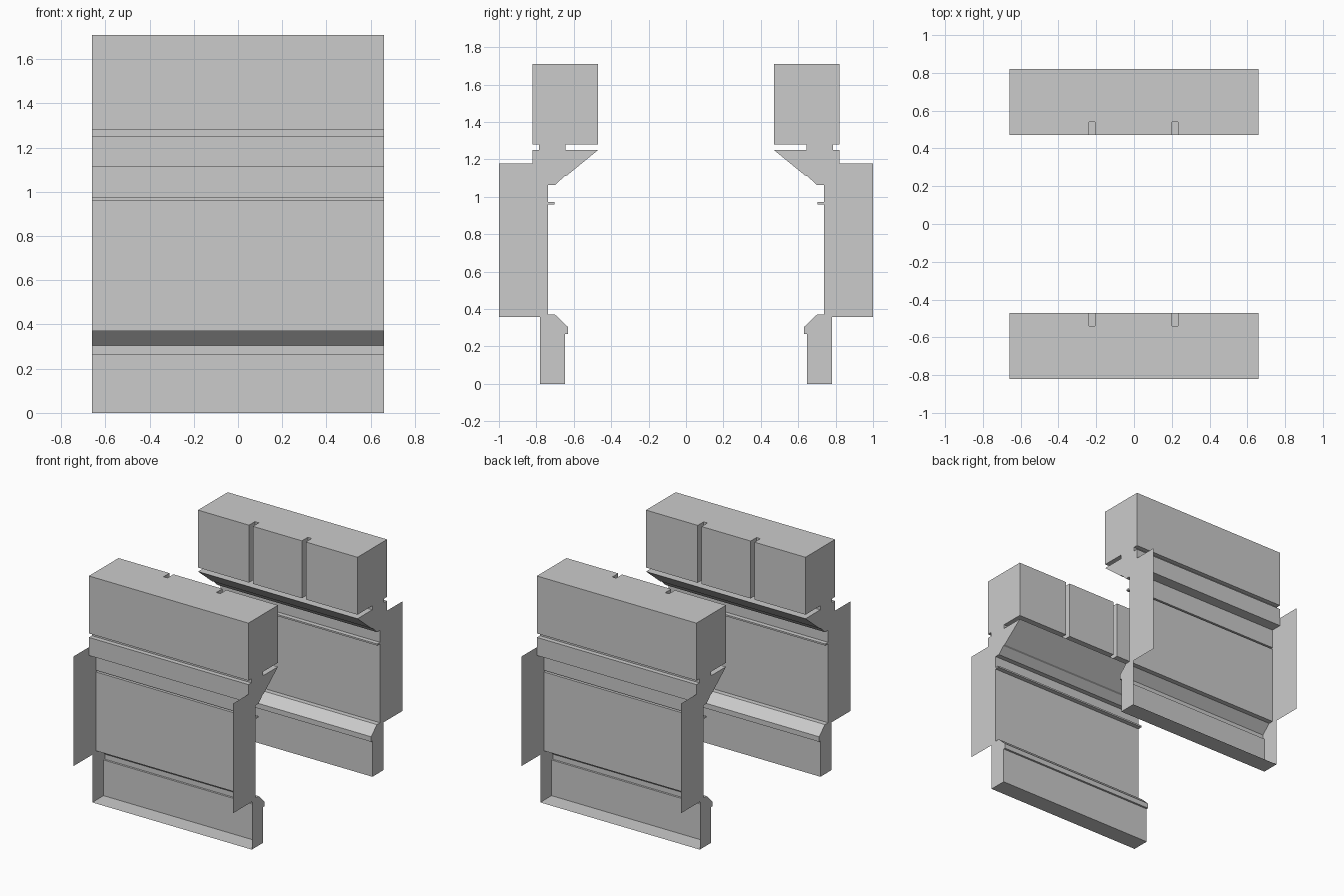
import bpy, bmesh

if "Cube" in bpy.data.objects:
    bpy.data.objects.remove(bpy.data.objects["Cube"])

HALF = 0.66  # half length of the walls along x


def finish(name, bm):
    """Make an object from the bmesh and mirror it to the opposite wall."""
    bmesh.ops.recalc_face_normals(bm, faces=bm.faces)
    mesh = bpy.data.meshes.new(name)
    bm.to_mesh(mesh)
    bm.free()
    obj = bpy.data.objects.new(name, mesh)
    bpy.context.collection.objects.link(obj)
    mod = obj.modifiers.new("mirror", 'MIRROR')
    mod.use_axis = (False, True, False)
    mod.use_mirror_merge = False
    return obj


def solid(name, points, offset):
    """Closed prism: outline points moved along offset."""
    bm = bmesh.new()
    face = bm.faces.new([bm.verts.new(p) for p in points])
    res = bmesh.ops.extrude_face_region(bm, geom=[face], use_keep_orig=True)
    verts = [v for v in res["geom"] if isinstance(v, bmesh.types.BMVert)]
    bmesh.ops.translate(bm, verts=verts, vec=offset)
    return finish(name, bm)


def sheet(name, profile):
    """Open y-z profile swept along x."""
    bm = bmesh.new()
    rows = [[bm.verts.new((x, y, z)) for y, z in profile] for x in (-HALF, HALF)]
    for i in range(len(profile) - 1):
        bm.faces.new((rows[0][i], rows[0][i + 1], rows[1][i + 1], rows[1][i]))
    return finish(name, bm)


def end_plates(name, outline):
    """Thin y-z plate at both ends of the wall."""
    bm = bmesh.new()
    for x in (-HALF, HALF):
        bm.faces.new([bm.verts.new((x, y, z)) for y, z in outline])
    return finish(name, bm)


def along_x(profile):
    return [(-HALF, y, z) for y, z in profile]


# Top block with two vertical slots on the inner face
inner, outer, slot = 0.47, 0.82, 0.54
plan = [(-HALF, outer), (-HALF, inner)]
for x in (-0.222, 0.216):
    a, b = x - 0.016, x + 0.016
    plan += [(a, inner), (a, slot), (b, slot), (b, inner)]
plan += [(HALF, inner), (HALF, outer)]
solid("top_block", [(x, y, 1.28) for x, y in plan], (0, 0, 0.43))

# Narrow neck under the block
solid("neck", along_x([(0.645, 1.25), (0.785, 1.25), (0.785, 1.28), (0.645, 1.28)]),
      (2 * HALF, 0, 0))

# Sloped bracket below the neck
solid("bracket", along_x([(0.82, 1.25), (0.47, 1.25), (0.635, 1.115), (0.65, 1.11),
                          (0.70, 1.062), (0.737, 1.062), (0.737, 1.115), (0.82, 1.115)]),
      (2 * HALF, 0, 0))

# Wall skin with a thin rail, open at the outside
nose = [(0.737, 0.37), (0.70, 0.37), (0.632, 0.305), (0.632, 0.267), (0.647, 0.267),
        (0.647, 0.0), (0.78, 0.0)]
sheet("wall_panel", [(0.737, 1.062), (0.737, 0.972), (0.703, 0.972), (0.703, 0.96),
                     (0.737, 0.96)] + nose)

# End plates: wide wing and foot
end_plates("side_wing", [(0.737, 0.357), (1.0, 0.357), (1.0, 1.177), (0.82, 1.177),
                         (0.82, 1.115), (0.737, 1.115)])
end_plates("foot_end", nose + [(0.78, 0.357), (0.737, 0.357)])
end_plates("rail_end", [(0.737, 0.972), (0.703, 0.972), (0.703, 0.96), (0.737, 0.96)])
